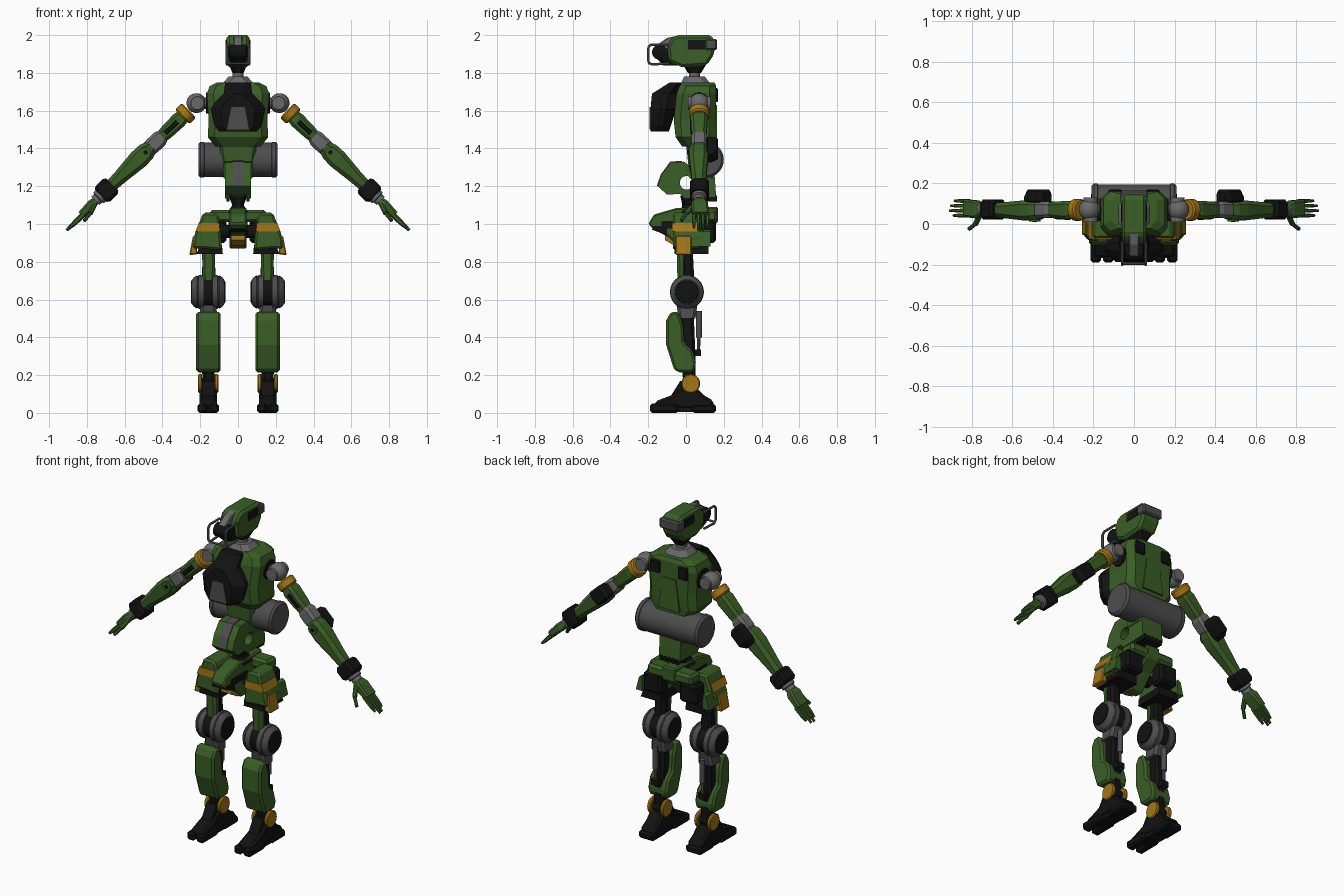
import bpy, bmesh, math
from mathutils import Vector, Matrix

def material(name, r, g, b):
    m = bpy.data.materials.new(name)
    m.diffuse_color = (r, g, b, 1)
    return m

GREEN = material("army green", .042, .112, .019)
BLACK = material("black", .006, .006, .006)
DARK = material("dark grey", .075, .075, .078)
GREY = material("mid grey", .14, .14, .145)
AMBER = material("amber", .37, .18, .008)

def finish(name, bm, mat, mirror=False, bevel=0, M=None, smooth=False):
    if M:
        bm.transform(M)
    bmesh.ops.recalc_face_normals(bm, faces=bm.faces)
    me = bpy.data.meshes.new(name)
    bm.to_mesh(me)
    bm.free()
    me.materials.append(mat)
    if smooth:
        me.shade_smooth()
        me.set_sharp_from_angle(angle=math.radians(35))
    ob = bpy.data.objects.new(name, me)
    bpy.context.collection.objects.link(ob)
    if bevel:
        b = ob.modifiers.new("chamfer", 'BEVEL')
        b.width, b.segments, b.limit_method = bevel, 1, 'ANGLE'
    if mirror:
        ob.modifiers.new("mirror", 'MIRROR').use_mirror_merge = False
    return ob

def skin(bm, rings):
    rings = [[bm.verts.new(p) for p in r] for r in rings]
    n = len(rings[0])
    for a, b in zip(rings, rings[1:]):
        for i in range(n):
            bm.faces.new((a[i], a[(i + 1) % n], b[(i + 1) % n], b[i]))
    bm.faces.new(rings[0])
    bm.faces.new(rings[-1])

def prism(name, pts, lo, hi, mat, axis='x', **k):
    """Extrude a (y,z) profile along x, or an (x,z) profile along y."""
    bm = bmesh.new()
    skin(bm, [[(t, p, q) if axis == 'x' else (p, t, q) for p, q in pts] for t in (lo, hi)])
    return finish(name, bm, mat, **k)

def stack(name, levels, mat, c=.015, cx=0, **k):
    """Chamfered rectangles (z, half width, y front, y back) joined upward."""
    bm, rings = bmesh.new(), []
    for z, w, a, b in levels:
        d = min(c, w * .7, (b - a) * .4)
        rings.append([(cx + x, y, z) for x, y in (
            (d - w, a), (w - d, a), (w, a + d), (w, b - d),
            (w - d, b), (d - w, b), (-w, b - d), (-w, a + d))])
    skin(bm, rings)
    return finish(name, bm, mat, **k)

def box(name, x, y, z, mat, **k):
    return prism(name, [(y[0], z[0]), (y[1], z[0]), (y[1], z[1]), (y[0], z[1])], *x, mat, **k)

def lathe(name, p, d, prof, mat, n=28, smooth=True, **k):
    """Revolve (distance, radius) pairs about the direction d from p."""
    bm = bmesh.new()
    skin(bm, [[(r * math.cos(2 * math.pi * i / n), r * math.sin(2 * math.pi * i / n), t)
               for i in range(n)] for t, r in prof])
    bm.transform(Matrix.Translation(p) @ Vector(d).to_track_quat('Z', 'Y').to_matrix().to_4x4())
    return finish(name, bm, mat, smooth=smooth, **k)

def rod(name, a, b, r, mat, n=10, **k):
    a, b = Vector(a), Vector(b)
    return lathe(name, a, b - a, [(0, r), ((b - a).length, r)], mat, n, **k)

X = (1, 0, 0)

# Head
prism("head_shell", [(-.075, 1.985), (-.04, 2), (.12, 2), (.15, 1.985), (.15, 1.9), (.11, 1.84),
                     (-.02, 1.83), (-.09, 1.86), (-.1, 1.94)], -.06, .06, GREEN, bevel=.014)
prism("brow_visor", [(-.03, 2), (-.1, 1.985), (-.165, 1.94), (-.165, 1.92), (-.08, 1.92)], -.024, .024, GREY, bevel=.005)
stack("face_mask", [(1.84, .035, -.12, 0), (1.87, .046, -.15, 0), (1.93, .046, -.13, 0)], BLACK, .02)
lathe("face_lens", (-.05, -.14, 1.91), X, [(0, .025), (.008, .04), (.092, .04), (.1, .025)], BLACK)
box("head_recess", (.058, .063), (.01, .1), (1.925, 1.975), BLACK, mirror=True)
box("rear_sensor", (-.066, .066), (.1, .165), (1.92, 1.98), DARK, bevel=.008)
stack("jaw_underside", [(1.8, .03, .01, .08), (1.85, .05, -.02, .11)], BLACK)
cage = [(-.09, 1.95), (-.185, 1.95), (-.2, 1.935), (-.2, 1.86), (-.185, 1.845), (-.09, 1.85)]
for a, b in zip(cage, cage[1:]):
    rod("face_cage_bar", (.058, *a), (.058, *b), .007, GREY, mirror=True)
rod("face_cage_crossbar", (-.058, -.195, 1.85), (.058, -.195, 1.85), .006, GREY)
lathe("neck", (0, .045, 1.72), (0, 0, 1), [(0, .05), (.03, .045), (.05, .03), (.1, .03)], GREY)

# Torso
stack("neck_collar", [(1.74, .085, -.03, .13), (1.78, .05, -.01, .1)], GREY, .03)
stack("torso", [(1.41, .12, -.02, .15), (1.46, .16, -.055, .155), (1.55, .155, -.065, .158),
                (1.69, .165, -.05, .16), (1.73, .15, -.035, .16), (1.75, .11, -.02, .15)], GREEN, .035)
stack("chest_plate", [(1.49, .1, -.188, -.09), (1.52, .125, -.188, -.08), (1.61, .145, -.187, -.05),
                      (1.64, .125, -.185, -.045), (1.69, .075, -.18, -.035), (1.75, .068, -.085, -.02)], BLACK, .06)
prism("chest_grille", [(-.058, 1.5), (.058, 1.5), (.035, 1.62), (-.035, 1.62)], -.192, -.183, DARK, axis='y')
box("back_pad", (.06, .125), (.14, .17), (1.645, 1.72), BLACK, bevel=.006, mirror=True)
prism("back_panel", [(-.07, 1.44), (.07, 1.44), (.045, 1.63), (-.045, 1.63)], .15, .164, GREEN, axis='y')
lathe("shoulder_socket", (.13, .07, 1.64), X, [(0, .06), (.04, .055)], BLACK, mirror=True)
lathe("back_cylinder", (-.21, .105, 1.34), X, [(0, .083), (.012, .095), (.03, .095), (.032, .091), (.388, .091),
                                               (.39, .095), (.408, .095), (.42, .083)], DARK, 40)

# Waist with a round through hole
stack("spine_block", [(1.24, .075, .02, .15), (1.43, .1, .0, .15)], GREEN)
waist = prism("abdomen", [(-.15, 1.2), (-.13, 1.26), (-.08, 1.325), (-.01, 1.33), (.04, 1.29), (.15, 1.28),
                          (.16, 1.14), (-.01, 1.135), (-.03, 1.16), (-.1, 1.155)], -.07, .07, GREEN)
cutter = rod("waist_cutter", (-.2, .003, 1.218), (.2, .003, 1.218), .036, BLACK, 20)
cutter.hide_render = True
mod = waist.modifiers.new("hole", 'BOOLEAN')
mod.operation, mod.object, mod.solver = 'DIFFERENCE', cutter, 'EXACT'
holed = bpy.data.meshes.new_from_object(waist.evaluated_get(bpy.context.evaluated_depsgraph_get()))
waist.modifiers.clear()
waist.data = holed
bpy.data.objects.remove(cutter)
waist.data.materials.clear()
waist.data.materials.append(GREEN)
for p in waist.data.polygons:
    p.material_index = 0
prism("abdomen_strip", [(-.155, 1.2), (-.134, 1.262), (-.084, 1.33), (-.02, 1.335), (-.02, 1.32), (-.08, 1.31), (-.14, 1.2)],
      -.028, .028, DARK)
for i in range(5):
    box("spine_tooth", (-.062 + i * .027, -.046 + i * .027), (.1, .165), (1.12, 1.15), BLACK)
stack("waist_joint", [(1.06, .055, -.03, .08), (1.1, .03, -.02, .07), (1.15, .05, -.03, .1)], BLACK)

# Pelvis
prism("pelvis", [(-.2, 1), (-.17, 1.05), (-.05, 1.085), (.17, 1.09), (.17, 1.01), (.1, .96), (.02, .87),
                 (-.03, .87), (-.09, .93), (-.17, .97)], -.045, .045, GREEN, bevel=.008)
box("pelvis_slot", (.042, .05), (-.13, .02), (.975, 1.015), BLACK, mirror=True)
prism("pelvis_front_band", [(-.112, .915), (-.06, .885), (-.035, .885), (-.08, .94), (-.11, .945)], -.036, .036, AMBER)
prism("pelvis_keel", [(-.18, .97), (-.1, .94), (-.1, .99), (-.17, .99)], -.05, .05, BLACK)
box("hip_rear_bar", (-.15, .15), (.07, .165), (1.01, 1.075), GREEN, bevel=.015)
rod("hip_axle", (-.18, .02, .96), (.18, .02, .96), .035, BLACK, 16)
box("hip_rear_pod", (.06, .18), (.07, .16), (.9, 1.02), BLACK, bevel=.015, mirror=True)

# Hip armour
hip = [(.1, 1.04), (.12, 1.06), (.185, 1.06), (.2, 1.02), (.235, .93), (.24, .87), (.19, .87), (.085, .86), (.09, .94)]
prism("hip_armour", hip, -.07, .08, GREEN, axis='y', bevel=.012, mirror=True)
prism("hip_band", [(.094, .96), (.1, 1.005), (.208, 1.005), (.225, .96)], -.074, .06, AMBER, axis='y', mirror=True)
prism("hip_under", [(.08, .84), (.085, .89), (.2, .89), (.22, .84)], -.06, .12, BLACK, axis='y', mirror=True)
prism("hip_flap", [(.215, .84), (.22, .92), (.238, .94), (.258, .835)], -.055, .03, AMBER, axis='y', bevel=.006, mirror=True)
prism("hip_rear_flap", [(.2, .88), (.205, .97), (.225, .96), (.245, .88)], .03, .13, GREEN, axis='y', mirror=True)

# Legs
stack("thigh", [(.69, .033, -.045, .0), (.88, .035, -.05, 0)], GREEN, cx=.155, mirror=True)
stack("thigh_core", [(.68, .038, -.02, .045), (.88, .03, -.02, .035)], BLACK, cx=.155, mirror=True)
for s in (0, 1):
    prof = [(.022, .09), (.05, .09), (.053, .084), (.057, .084), (.06, .088), (.075, .078), (.085, .066)]
    lathe("knee_wheel", (.158, .005, .64), (2 * s - 1, 0, 0), prof, DARK, 36, mirror=True)
    lathe("knee_cap", (.158, .005, .64), (2 * s - 1, 0, 0), [(.08, .064), (.09, .06), (.092, .035)], BLACK, mirror=True)
lathe("knee_core", (.13, .005, .64), X, [(0, .08), (.055, .08)], BLACK, mirror=True)
stack("knee_bracket", [(.5, .05, -.04, .05), (.57, .04, -.05, .06)], DARK, cx=.157, mirror=True)
prism("shin_armour", [(-.08, .535), (-.105, .49), (-.105, .36), (-.065, .235), (-.045, .215), (.04, .215), (.055, .26),
                      (.035, .33), (-.01, .37), (-.015, .46), (-.04, .535)], .092, .222, GREEN, bevel=.012, mirror=True)
stack("shin_core", [(.13, .03, -.01, .05), (.3, .035, -.03, .05), (.55, .03, -.03, .04)], BLACK, cx=.157, mirror=True)
rod("calf_piston_sleeve", (.157, .068, .4), (.157, .07, .54), .016, DARK, 12, mirror=True)
rod("calf_piston_rod", (.157, .066, .3), (.157, .068, .42), .009, GREY, 10, mirror=True)
box("calf_piston_mount", (.135, .18), (.03, .08), (.3, .335), BLACK, mirror=True)
for x in (.104, .19):
    lathe("ankle_disc", (x, .025, .155), X, [(0, .045), (.005, .05), (.016, .05), (.021, .045)], AMBER, mirror=True)
rod("ankle_pin", (.11, .025, .155), (.205, .025, .155), .03, BLACK, 16, mirror=True)

# Feet
prism("foot", [(-.17, .02), (-.165, .06), (-.06, .1), (-.03, .13), (.06, .13), (.1, .09), (.145, .065), (.15, .02)],
      .11, .205, BLACK, bevel=.014, mirror=True)
prism("instep", [(-.08, .09), (-.03, .17), (.0, .17), (.02, .1)], .125, .19, BLACK, mirror=True)
for x in (.1, .162):
    box("toe", (x, x + .053), (-.19, -.04), (0, .05), BLACK, bevel=.012, mirror=True)
box("heel", (.105, .212), (.03, .16), (0, .045), BLACK, bevel=.012, mirror=True)
box("sole", (.115, .2), (-.1, .08), (.005, .03), BLACK, mirror=True)

# Arms: local z runs from the shoulder to the fingers, local -x is the upper side
ang = math.radians(44.1)
ca, sa = math.cos(ang), math.sin(ang)
ARM = Matrix(((-sa, 0, ca, .22), (0, 1, 0, .07), (-ca, 0, -sa, 1.64), (0, 0, 0, 1)))
K = dict(M=ARM, mirror=True)
Z = (0, 0, 1)
lathe("shoulder_ball", (0, 0, -.052), Z, [(.052 - .052 * math.cos(a * math.pi / 10), .052 * math.sin(a * math.pi / 10) + .001)
                                         for a in range(11)], GREY, 20, **K)
rod("shoulder_pin", (.16, .07, 1.64), (.22, .07, 1.64), .03, DARK, 16, mirror=True)
rod("shoulder_ring", (.215, .01, 1.64), (.215, .13, 1.64), .035, GREY, 20, mirror=True)
lathe("shoulder_collar", (0, 0, .055), Z, [(0, .046), (.008, .054), (.042, .054), (.05, .046)], AMBER, **K)
stack("upper_arm", [(.09, .035, -.038, .038), (.13, .042, -.046, .044), (.22, .038, -.042, .04), (.27, .032, -.034, .034)],
      GREEN, **K)
stack("upper_arm_panel", [(.14, .012, -.05, 0), (.23, .012, -.046, 0)], BLACK, .004, **K)
stack("elbow", [(.25, .036, -.036, .038), (.27, .044, -.04, .042), (.33, .044, -.04, .042), (.35, .034, -.036, .038)], GREY, **K)
stack("forearm", [(.33, .034, -.044, .042), (.37, .05, -.05, .046), (.43, .052, -.052, .046), (.56, .038, -.042, .038),
                  (.65, .032, -.036, .034)], GREEN, .02, **K)
rod("elbow_disc", (0, -.058, .375), (0, .05, .375), .028, GREEN, 20, **K)
rod("elbow_bolt", (0, -.061, .375), (0, .03, .375), .012, BLACK, 16, **K)
stack("elbow_guard", [(.29, .03, .035, .085), (.31, .042, .035, .1), (.39, .042, .035, .1), (.42, .03, .035, .07)], BLACK, .008, **K)
stack("wrist_cuff", [(.62, .045, -.042, .045), (.635, .056, -.048, .052), (.69, .056, -.048, .052), (.705, .045, -.042, .045)],
      BLACK, .014, **K)
lathe("wrist_ring", (0, 0, .7), Z, [(0, .04), (.02, .04), (.025, .03), (.045, .03)], GREY, **K)

# Hands
stack("palm", [(.74, .02, -.03, .03), (.77, .026, -.042, .046), (.85, .02, -.036, .052)], GREEN, .01, **K)
for i, tip in enumerate((.94, .962, .958, .935)):
    y = -.028 + i * .024
    stack("finger", [(.84, .012, y - .01, y + .01), (.9, .011, y - .009, y + .009), (tip, .007, y - .006, y + .006)],
          GREEN, .004, cx=.004 + .003 * abs(i - 1), **K)
rod("thumb_base", (.01, -.025, .76), (.028, -.07, .81), .014, GREEN, 8, **K)
rod("thumb_tip", (.028, -.07, .81), (.034, -.095, .86), .01, GREEN, 8, **K)
